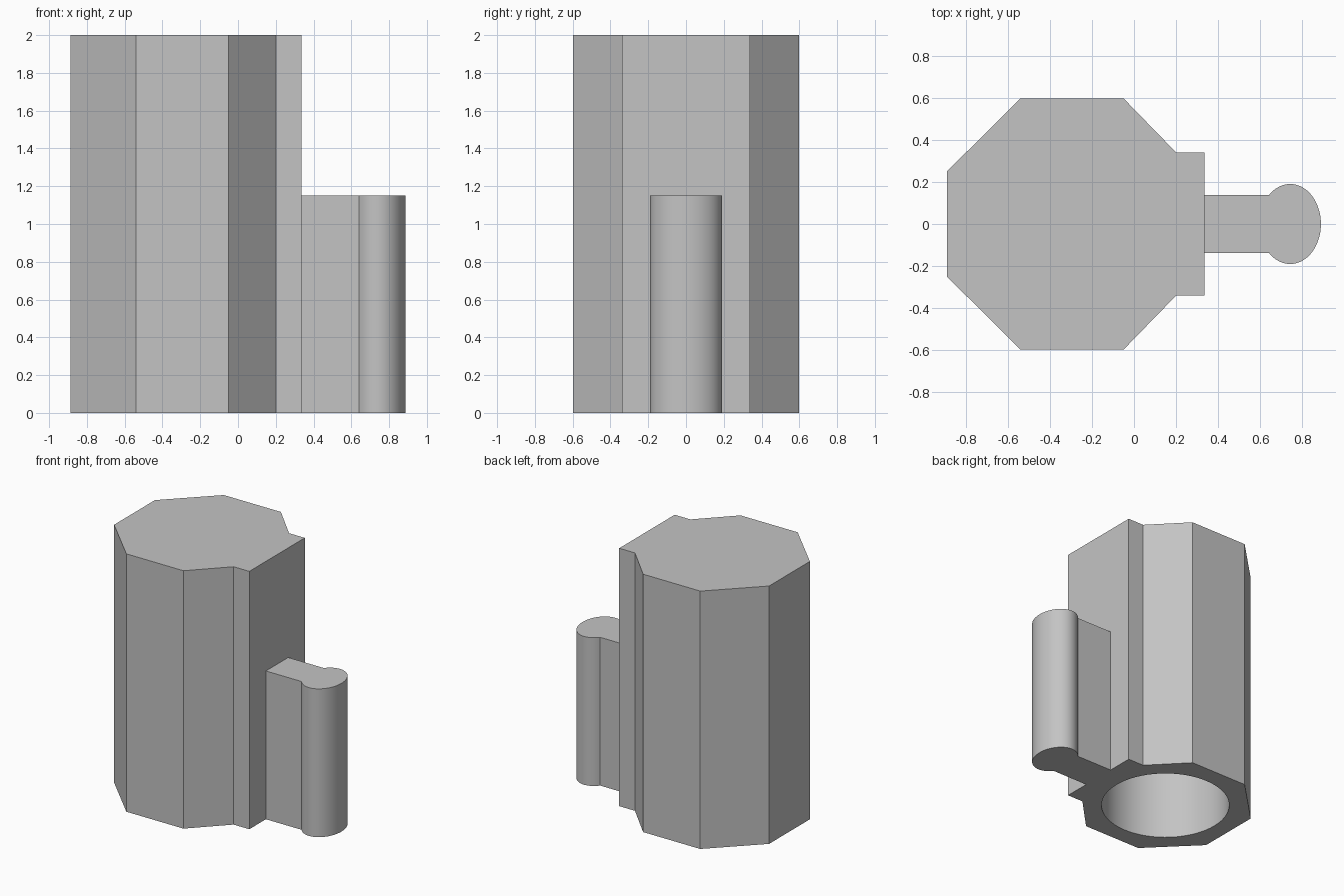
import bpy, bmesh
from math import cos, sin, pi, radians

cube = bpy.data.objects.get("Cube")
if cube:
    bpy.data.objects.remove(cube, do_unlink=True)

grey = bpy.data.materials.new("plain grey")
grey.use_nodes = True
grey.diffuse_color = (0.55, 0.55, 0.55, 1)
bsdf = next(n for n in grey.node_tree.nodes if n.type == 'BSDF_PRINCIPLED')
bsdf.inputs["Base Color"].default_value = grey.diffuse_color


def prism(name, outline, z0, z1):
    """Extrude a counter-clockwise outline from z0 up to z1."""
    bm = bmesh.new()
    base = bm.faces.new([bm.verts.new((x, y, z0)) for x, y in outline])
    top = bmesh.ops.extrude_face_region(bm, geom=[base], use_keep_orig=True)["geom"]
    bmesh.ops.translate(bm, vec=(0, 0, z1 - z0),
                        verts=[v for v in top if isinstance(v, bmesh.types.BMVert)])
    bmesh.ops.recalc_face_normals(bm, faces=bm.faces)
    mesh = bpy.data.meshes.new(name)
    bm.to_mesh(mesh)
    bm.free()
    mesh.materials.append(grey)
    obj = bpy.data.objects.new(name, mesh)
    bpy.context.collection.objects.link(obj)
    return obj


def mirrored(half):
    """Complete an outline given its +y half, listed from +x to -x."""
    return half + [(x, -y) for x, y in reversed(half)]


def activate(obj):
    bpy.ops.object.select_all(action='DESELECT')
    obj.select_set(True)
    bpy.context.view_layer.objects.active = obj


def arc(cx, rx, ry, start, end, steps):
    angles = [start + (end - start) * i / steps for i in range(steps + 1)]
    return [(cx + rx * cos(a), ry * sin(a)) for a in angles]


# Octagonal body with a flat mounting pad on its +x side
body = prism("body", mirrored([(0.335, 0.34), (0.2, 0.34), (-0.05, 0.597),
                               (-0.54, 0.597), (-0.888, 0.25)]), 0, 2)

# Round blind socket, open at the bottom
cutter = prism("socket_cutter", arc(-0.295, 0.46, 0.46, 0, 2 * pi, 64)[:-1], -0.1, 1.85)
cutter.hide_render = True
cut = body.modifiers.new("socket", 'BOOLEAN')
cut.operation = 'DIFFERENCE'
cut.solver = 'EXACT'
cut.object = cutter
activate(body)
bpy.ops.object.modifier_apply(modifier="socket")
bpy.data.objects.remove(cutter, do_unlink=True)

# Rail: a straight web ending in an oval bead
join = radians(134)
rail = prism("rail", [(0.335, -0.137)] + arc(0.742, 0.146, 0.19, -join, join, 48)
             + [(0.335, 0.137)], 0, 1.15)

for obj in (body, rail):
    activate(obj)
    bpy.ops.object.shade_smooth_by_angle(angle=radians(30))
